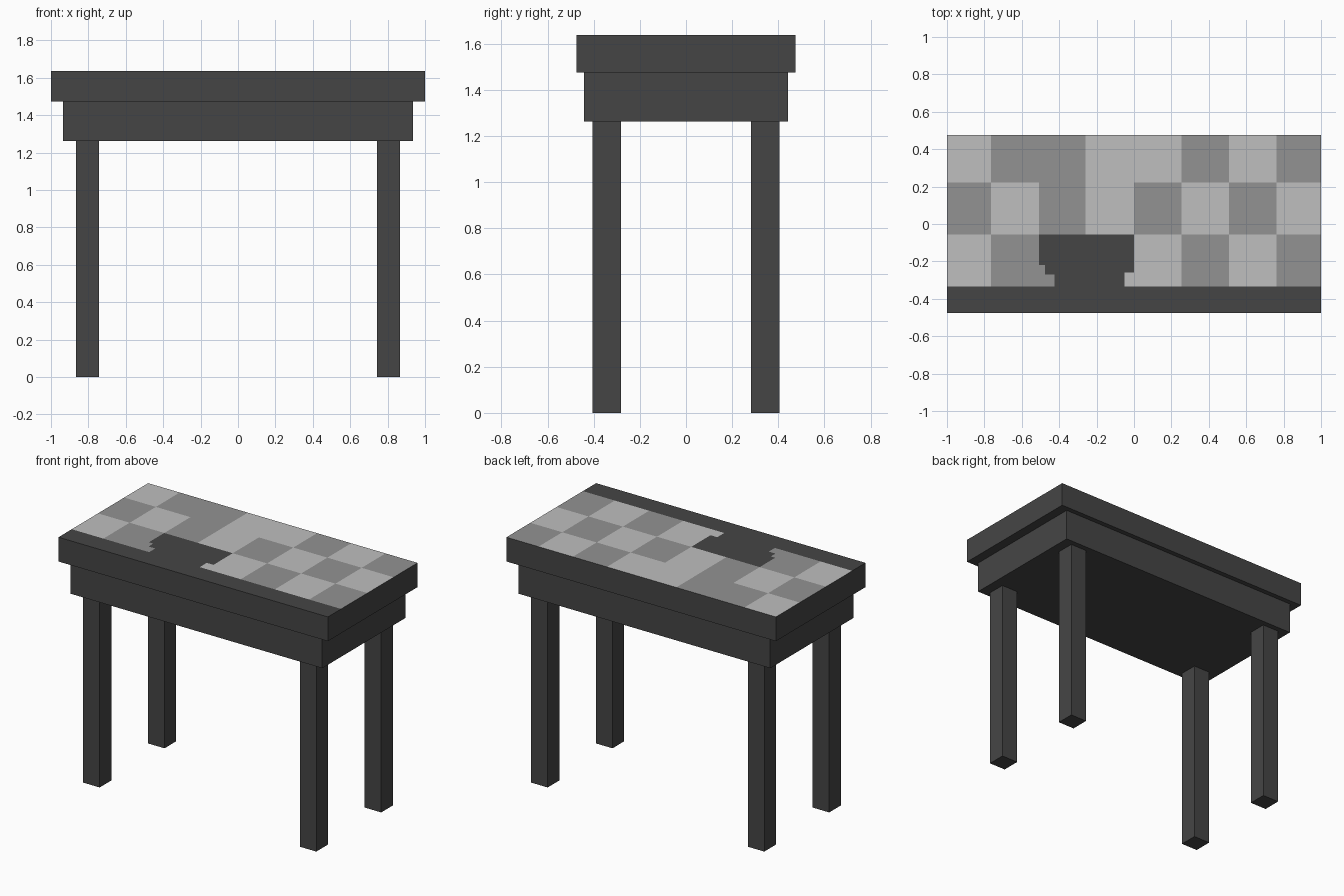
import bpy, bmesh

if "Cube" in bpy.data.objects:
    bpy.data.objects.remove(bpy.data.objects["Cube"])


def material(name, v):
    m = bpy.data.materials.new(name)
    m.diffuse_color = (v, v, v, 1)
    m.use_nodes = True
    m.node_tree.nodes["Principled BSDF"].inputs["Base Color"].default_value = m.diffuse_color
    return m


charcoal = material("charcoal", 0.06)
mid_grey = material("mid grey", 0.29)
light_grey = material("light grey", 0.52)


def finish(name, bm, mats):
    me = bpy.data.meshes.new(name)
    bm.to_mesh(me)
    bm.free()
    for m in mats:
        me.materials.append(m)
    ob = bpy.data.objects.new(name, me)
    bpy.context.collection.objects.link(ob)
    return ob


def box(name, x0, x1, y0, y1, z0, z1):
    bm = bmesh.new()
    bmesh.ops.create_cube(bm, size=1)
    for v in bm.verts:
        v.co = (x1 if v.co.x > 0 else x0, y1 if v.co.y > 0 else y0, z1 if v.co.z > 0 else z0)
    return finish(name, bm, [charcoal])


# Apron and four legs
box("apron", -0.935, 0.935, -0.442, 0.442, 1.263, 1.474)
for sx, side in ((-1, "left"), (1, "right")):
    for sy, end in ((-1, "front"), (1, "back")):
        xs = sorted((sx * 0.743, sx * 0.866))
        ys = sorted((sy * 0.282, sy * 0.406))
        box(f"{end}_{side}_leg", *xs, *ys, 0, 1.263)

# Tabletop: a box whose upper face is cut along the check pattern lines
COLS = [-0.765, -0.508, -0.26, 0.0, 0.255, 0.508, 0.763]
ROWS = [-0.335, -0.056, 0.222]
PATTERN = ["LMDDLMLM", "MLMLMLML", "LMMLLMLM"]  # rows, front to back
INDEX = {"D": 0, "M": 1, "L": 2}


def top_colour(x, y):
    if y < ROWS[0]:
        return 0  # plain front strip
    col = sum(x > c for c in COLS)
    row = sum(y > r for r in ROWS) - 1
    key = PATTERN[row][col]
    if key == "D":  # worn corners of the dark patch
        if (y < -0.22 and x < -0.475) or (y < -0.27 and x < -0.425):
            key = "M"
        elif y < -0.26 and x > -0.05:
            key = "L"
    return INDEX[key]


bm = bmesh.new()
bmesh.ops.create_cube(bm, size=1)
for v in bm.verts:
    v.co = (v.co.x * 2, v.co.y * 0.95, 1.637 if v.co.z > 0 else 1.474)
for axis, cuts in (((1, 0, 0), COLS + [-0.475, -0.425, -0.05]),
                   ((0, 1, 0), ROWS + [-0.22, -0.26, -0.27])):
    for c in cuts:
        bmesh.ops.bisect_plane(bm, geom=bm.verts[:] + bm.edges[:] + bm.faces[:],
                               plane_co=[a * c for a in axis], plane_no=axis)
bm.normal_update()
for f in bm.faces:
    if f.normal.z > 0.9:
        p = f.calc_center_median()
        f.material_index = top_colour(p.x, p.y)
finish("tabletop", bm, [charcoal, mid_grey, light_grey])
